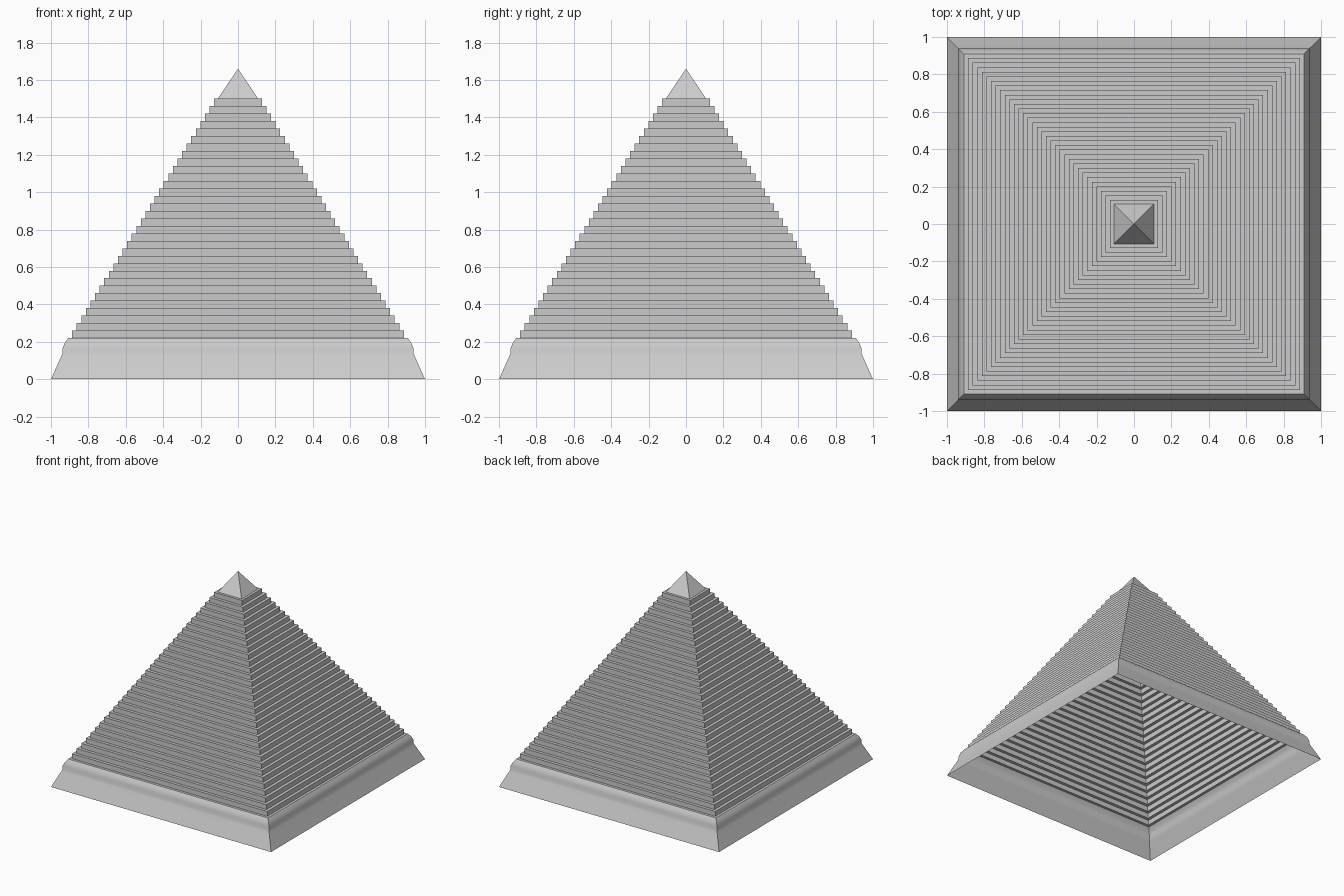
import bpy, bmesh

if "Cube" in bpy.data.objects:
    bpy.data.objects.remove(bpy.data.objects["Cube"])


def square_loft(name, profile, smooth=False):
    """Open square shell through (half_width, z) rings; half_width 0 is an apex."""
    bm = bmesh.new()
    previous = None
    for h, z in profile:
        if h == 0:
            ring = [bm.verts.new((0, 0, z))] * 4
        else:
            ring = [bm.verts.new((sx * h, sy * h, z))
                    for sx, sy in ((-1, -1), (1, -1), (1, 1), (-1, 1))]
        if previous:
            for i in range(4):
                j = (i + 1) % 4
                quad = [previous[i], previous[j], ring[j]]
                if h > 0:
                    quad.append(ring[i])
                bm.faces.new(quad)
        previous = ring
    mesh = bpy.data.meshes.new(name)
    bm.to_mesh(mesh)
    bm.free()
    obj = bpy.data.objects.new(name, mesh)
    bpy.context.collection.objects.link(obj)
    if smooth:
        bpy.ops.object.select_all(action='DESELECT')
        obj.select_set(True)
        bpy.context.view_layer.objects.active = obj
        bpy.ops.object.shade_smooth_by_angle(angle=0.6)
    return obj


STEPS = 32
BASE_Z, RISE = 0.22, 0.04
FIRST_HALF, RUN = 0.887, 0.0245

# flared skirt around the foot, open underneath
square_loft("base_skirt", [(1.0, 0), (0.945, 0.122), (0.938, 0.14), (0.937, 0.168),
                           (0.926, 0.195), (0.908, 0.22)], smooth=True)

# hollow staircase: a tread then a riser for each step
stairs = [(0.908, BASE_Z)]
for i in range(STEPS):
    half = FIRST_HALF - i * RUN
    z = BASE_Z + i * RISE
    stairs += [(half, z), (half, z + RISE)]
top_z = BASE_Z + STEPS * RISE
stairs.append((0.108, top_z))
square_loft("stepped_body", stairs)

# pointed capstone
square_loft("capstone", [(0.108, top_z), (0, 1.66)])
